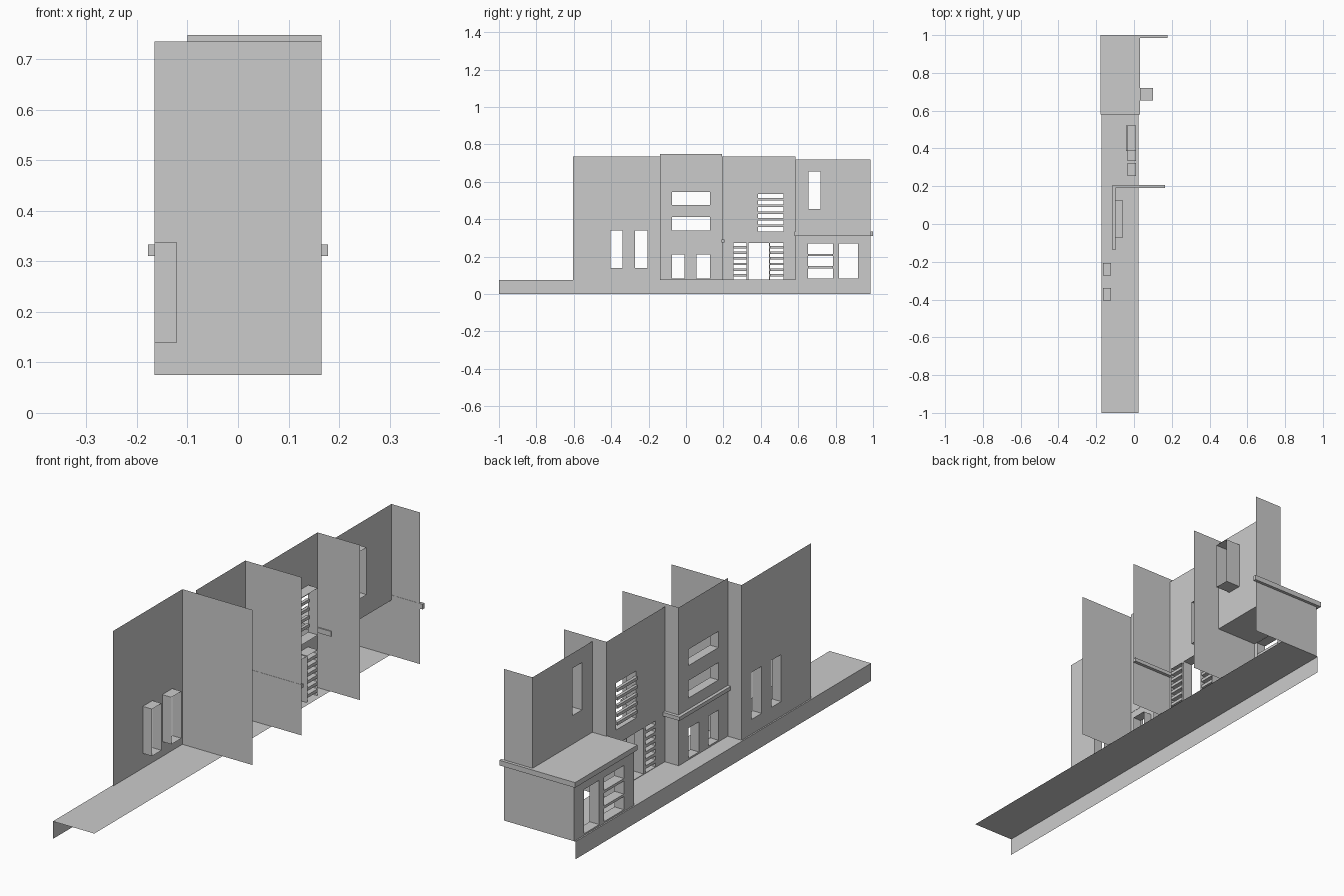
import bpy, bmesh

if "Cube" in bpy.data.objects:
    bpy.data.objects.remove(bpy.data.objects["Cube"])

BASE = 0.075   # pavement level


def finish(name, bm):
    bmesh.ops.remove_doubles(bm, verts=bm.verts, dist=1e-5)
    me = bpy.data.meshes.new(name)
    bm.to_mesh(me)
    bm.free()
    ob = bpy.data.objects.new(name, me)
    bpy.context.collection.objects.link(ob)
    return ob


def quad(bm, *pts):
    bm.faces.new([bm.verts.new(p) for p in pts])


def facade(name, x, y0, y1, z0, z1, holes, depth):
    """Sheet facing -x with rectangular openings lined by reveals."""
    bm = bmesh.new()
    ys = sorted({y0, y1, *[v for h in holes for v in h[:2]]})
    zs = sorted({z0, z1, *[v for h in holes for v in h[2:]]})
    for a, b in zip(ys, ys[1:]):
        for c, d in zip(zs, zs[1:]):
            my, mz = (a + b) / 2, (c + d) / 2
            if not any(h[0] < my < h[1] and h[2] < mz < h[3] for h in holes):
                quad(bm, (x, a, c), (x, a, d), (x, b, d), (x, b, c))
    e = x + depth
    for a, b, c, d in holes:
        ring = [(a, c), (b, c), (b, d), (a, d)]
        for p, q in zip(ring, ring[1:] + ring[:1]):
            quad(bm, (x, *p), (x, *q), (e, *q), (e, *p))
    return finish(name, bm)


def side_wall(name, y, x0, x1, z0, z1):
    """Party wall sheet across the depth of the terrace."""
    bm = bmesh.new()
    quad(bm, (x1, y, z0), (x0, y, z0), (x0, y, z1), (x1, y, z1))
    return finish(name, bm)


def box(name, x0, x1, y0, y1, z0, z1):
    bm = bmesh.new()
    bmesh.ops.create_cube(bm, size=1)
    for v in bm.verts:
        v.co = (x1 if v.co.x > 0 else x0, y1 if v.co.y > 0 else y0,
                z1 if v.co.z > 0 else z0)
    return finish(name, bm)


def slats(name, x0, x1, hole, count, thick):
    """Evenly spaced horizontal bars across an opening."""
    y0, y1, z0, z1 = hole
    pitch = (z1 - z0 + thick) / (count + 1)
    for i in range(1, count + 1):
        top = z0 + i * pitch
        box(f"{name}_{i}", x0, x1, y0, y1, top - thick, top)


# Pavement: top sheet and street-side kerb sheet
bm = bmesh.new()
quad(bm, (-0.171, -1, BASE), (0.024, -1, BASE), (0.024, 0.987, BASE), (-0.171, 0.987, BASE))
quad(bm, (-0.171, -1, 0), (-0.171, -1, BASE), (-0.171, 0.987, BASE), (-0.171, 0.987, 0))
finish("pavement", bm)

# First house: two tall narrow windows
facade("first_front", -0.165, -0.605, -0.138, BASE, 0.735,
       [(-0.404, -0.34, 0.138, 0.338), (-0.273, -0.206, 0.138, 0.338)], 0.043)
side_wall("first_side", -0.138, -0.165, 0.165, BASE, 0.735)

# Second house: two wide windows over two small ones, with string course
facade("second_front", -0.1, -0.138, 0.192, BASE, 0.748,
       [(-0.075, 0.127, 0.476, 0.545), (-0.075, 0.127, 0.338, 0.412),
        (-0.075, -0.008, 0.082, 0.21), (0.056, 0.127, 0.082, 0.21)], 0.04)
side_wall("second_side", 0.192, -0.1, 0.165, BASE, 0.748)
box("second_ledge_front", -0.114, -0.099, -0.138, 0.206, 0.275, 0.291)
box("second_ledge_side", -0.099, 0.165, 0.191, 0.206, 0.275, 0.291)

# Third house: door between louvred side lights, louvred upper window
upper = (0.386, 0.522, 0.335, 0.535)
lights = [(0.254, 0.323, 0.077, 0.273), (0.45, 0.52, 0.077, 0.273)]
door = (0.334, 0.445, 0.077, 0.273)
facade("third_front", -0.035, 0.192, 0.585, BASE, 0.735, [upper, door] + lights, 0.046)
side_wall("third_side", 0.585, -0.035, 0.165, BASE, 0.735)
slats("upper_slat", -0.043, -0.03, upper, 5, 0.013)
for n, light in zip(("left", "right"), lights):
    slats(f"{n}_slat", -0.035, 0.011, light, 6, 0.013)

# Fourth house: projecting ground floor with a terrace roof
shop = (0.653, 0.786, 0.082, 0.27)
facade("fourth_lower_front", -0.165, 0.585, 0.987, BASE, 0.311,
       [shop, (0.819, 0.92, 0.082, 0.27)], 0.045)
slats("shop_bar", -0.165, -0.12, shop, 2, 0.011)
side_wall("fourth_lower_inner_side", 0.585, -0.165, -0.035, BASE, 0.311)
side_wall("fourth_lower_side", 0.987, -0.165, 0.165, BASE, 0.333)
box("terrace_slab", -0.178, 0.031, 0.58, 1.0, 0.311, 0.333)
box("fourth_ledge_side", 0.031, 0.178, 0.986, 1.0, 0.311, 0.333)

# Fourth house upper floor set back
facade("fourth_upper_front", 0.031, 0.585, 0.987, 0.333, 0.72,
       [(0.655, 0.72, 0.455, 0.656)], 0.07)
side_wall("fourth_upper_side", 0.987, 0.031, 0.165, 0.333, 0.72)
